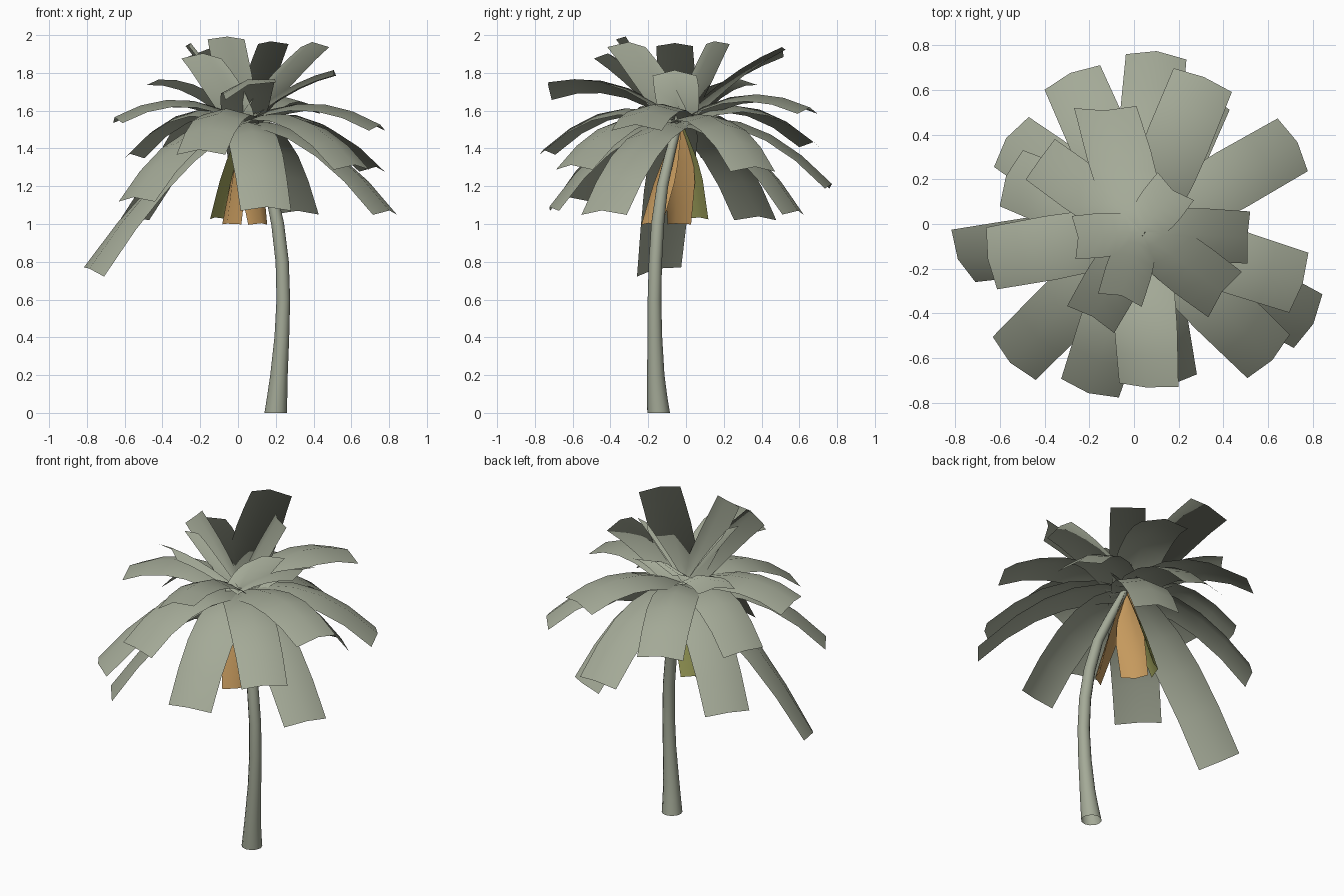
import bpy, math
from mathutils import Vector

if "Cube" in bpy.data.objects:
    bpy.data.objects.remove(bpy.data.objects["Cube"])


def material(name, rgb):
    m = bpy.data.materials.new(name)
    m.diffuse_color = (*rgb, 1)
    m.use_nodes = True
    m.node_tree.nodes["Principled BSDF"].inputs["Base Color"].default_value = m.diffuse_color
    return m


LEAF = material("grey_green", (0.37, 0.40, 0.31))
BROWN = material("dry_brown", (0.56, 0.32, 0.11))
OLIVE = material("dry_olive", (0.33, 0.34, 0.10))
ROOT = Vector((0.03, -0.035, 1.53))
GREEN_PROFILE = [(0, 0.65), (0.2, 0.88), (0.5, 1.0), (1, 0.97)]
DRY_PROFILE = [(0, 0.3), (0.5, 1.15), (1, 1)]


def add_mesh(name, verts, faces, mat):
    me = bpy.data.meshes.new(name)
    me.from_pydata(verts, [], faces)
    me.materials.append(mat)
    ob = bpy.data.objects.new(name, me)
    bpy.context.collection.objects.link(ob)
    for p in me.polygons:
        p.use_smooth = True
    me.update()
    return ob


def lerp_table(table, t):
    for (t0, v0), (t1, v1) in zip(table, table[1:]):
        if t <= t1:
            return v0 + (v1 - v0) * (t - t0) / (t1 - t0)
    return table[-1][1]


def frond(name, tip, bulge, width, mat=LEAF, tip_side=None, profile=GREEN_PROFILE,
          segs=5, arch=0.13, reach=0.5):
    """Arched strip swept along a quadratic curve; tip_side twists its end."""
    tip = Vector(tip)
    ctrl = ROOT.lerp(tip, reach) + Vector((0, 0, bulge))
    d = tip - ROOT
    side0 = Vector((-d.y, d.x, 0)).normalized()
    side1 = Vector(tip_side).normalized() if tip_side else side0
    verts, faces = [], []
    cols = 2
    for i in range(segs + 1):
        t = i / segs
        p = ROOT * (1 - t) ** 2 + ctrl * 2 * t * (1 - t) + tip * t * t
        tan = ((ctrl - ROOT) * (1 - t) + (tip - ctrl) * t).normalized()
        side = side0.lerp(side1, t).normalized()
        nrm = tan.cross(side).normalized()
        w = width * lerp_table(profile, t)
        for j in range(cols + 1):
            u = j / cols * 2 - 1
            verts.append(p + side * (u * w / 2) + nrm * (w * arch * (0.5 - u * u)))
    n = cols + 1
    for i in range(segs):
        for j in range(cols):
            a = i * n + j
            faces.append((a, a + n, a + n + 1, a + 1))
    return add_mesh(name, verts, faces, mat)


# Trunk: tapered tube along a leaning curve (x, y, z, radius)
path = [(0.20, -0.145, 0.0, 0.06), (0.208, -0.153, 0.09, 0.053),
        (0.217, -0.16, 0.2, 0.046), (0.232, -0.165, 0.4, 0.039),
        (0.24, -0.167, 0.6, 0.036), (0.234, -0.162, 0.8, 0.035),
        (0.21, -0.15, 1.0, 0.034), (0.168, -0.125, 1.2, 0.03),
        (0.105, -0.085, 1.37, 0.026), (0.03, -0.035, 1.56, 0.02)]
N = 12
tv, tf = [], []
for k, (x, y, z, r) in enumerate(path):
    a, b = path[max(k - 1, 0)], path[min(k + 1, len(path) - 1)]
    tan = Vector(b[:3]) - Vector(a[:3])
    if k == 0:
        tan = Vector((0, 0, 1))
    tan.normalize()
    e1 = Vector((0, 1, 0)).cross(tan).normalized()
    e2 = tan.cross(e1)
    for s in range(N):
        q = 2 * math.pi * s / N
        tv.append(Vector((x, y, z)) + e1 * r * math.cos(q) + e2 * r * math.sin(q))
for k in range(len(path) - 1):
    for s in range(N):
        a, b = k * N + s, k * N + (s + 1) % N
        tf.append((a, b, b + N, a + N))
trunk = add_mesh("trunk", tv, tf, LEAF)

# Low drooping fronds: tip centres
low = [(0.10, 0.76, 1.20), (0.31, 0.58, 1.06), (0.72, 0.36, 1.29),
       (0.79, -0.44, 1.06), (0.61, -0.60, 1.30), (-0.545, -0.61, 1.13),
       (-0.20, -0.745, 1.38), (0.15, -0.71, 1.08), (-0.56, 0.375, 1.03),
       (-0.56, 0.21, 1.36), (-0.28, 0.665, 1.42)]
for i, t in enumerate(low):
    frond(f"low_frond_{i}", t, 0.26, 0.28)

# One long hanging frond
frond("hanging_frond", (-0.775, -0.15, 0.755), 0.24, 0.27,
      tip_side=(0.11, -0.24, -0.05), reach=0.45)

# Middle, nearly level fronds
mid = [((0.31, 0.65, 1.60), None), ((0.745, -0.265, 1.51), None),
       ((-0.645, -0.155, 1.55), None), ((0.06, -0.725, 1.72), (0.31, -0.02, 0.11))]
for i, (t, s) in enumerate(mid):
    frond(f"middle_frond_{i}", t, 0.2, 0.29, tip_side=s)

# Upright young fronds: tip, bulge, width, end direction
up = [((0.51, -0.06, 1.80), 0.08, 0.24, None),
      ((-0.42, 0.29, 1.75), 0.13, 0.23, None),
      ((-0.13, 0.515, 1.92), 0.08, 0.29, (-0.29, -0.01, -0.04)),
      ((-0.19, -0.42, 1.89), 0.05, 0.25, None),
      ((0.40, -0.31, 1.95), 0.05, 0.26, None),
      ((0.18, 0.16, 1.96), 0.02, 0.21, None),
      ((-0.26, -0.06, 1.95), 0.03, 0.2, None),
      ((-0.06, -0.33, 1.985), 0.0, 0.21, None)]
for i, (t, b, w, s) in enumerate(up):
    ob = frond(f"upper_frond_{i}", t, b, w, tip_side=s)
    # Foliage normals pointing out of the crown, for soft shading
    ob.data.normals_split_custom_set_from_vertices(
        [(v.co - Vector((0.03, -0.035, 1.35))).normalized() for v in ob.data.vertices])

# Dry fronds hanging against the trunk
dry = [("dry_frond_olive", (-0.11, 0.06, 1.03), OLIVE, (-0.09, -0.12, 0), 0.17),
       ("dry_frond_brown_left", (-0.045, -0.045, 1.0), BROWN, (0.09, -0.11, 0), 0.16),
       ("dry_frond_brown_right", (0.115, -0.19, 1.0), BROWN, (0.09, 0.10, 0), 0.15)]
for name, t, mat, s, w in dry:
    frond(name, t, 0.02, w, mat, s, DRY_PROFILE, 5, 0.2)
